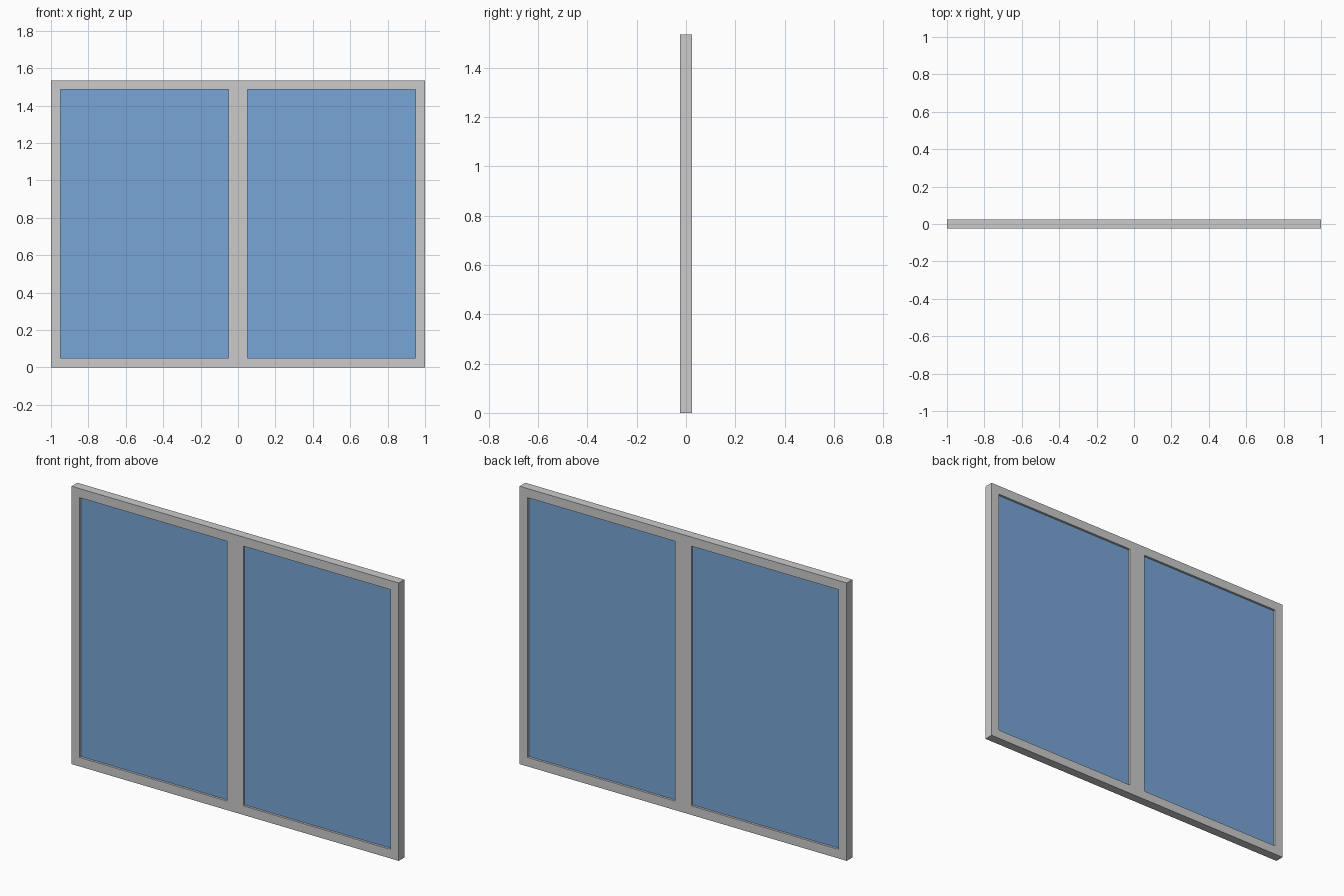
import bpy, bmesh

if "Cube" in bpy.data.objects:
    bpy.data.objects.remove(bpy.data.objects["Cube"])

HEIGHT, DEPTH, BORDER, GLASS = 1.535, 0.05, 0.05, 0.025
XS = [-1, -1 + BORDER, -BORDER, BORDER, 1 - BORDER, 1]
ZS = [0, BORDER, HEIGHT - BORDER, HEIGHT]
OPENINGS = {(1, 1), (3, 1)}


def panel(name, cells, thickness):
    """Fill the chosen grid cells and thicken them evenly about y = 0."""
    bm = bmesh.new()
    verts = {}

    def corner(i, k):
        if (i, k) not in verts:
            verts[i, k] = bm.verts.new((XS[i], -thickness / 2, ZS[k]))
        return verts[i, k]

    faces = [bm.faces.new([corner(i, k), corner(i + 1, k),
                           corner(i + 1, k + 1), corner(i, k + 1)])
             for i, k in cells]
    # Extrude to the back, keeping the front faces so the part is closed
    result = bmesh.ops.extrude_face_region(bm, geom=faces, use_keep_orig=True)
    moved = [v for v in result["geom"] if isinstance(v, bmesh.types.BMVert)]
    bmesh.ops.translate(bm, verts=moved, vec=(0, thickness, 0))
    bmesh.ops.recalc_face_normals(bm, faces=bm.faces)
    mesh = bpy.data.meshes.new(name)
    bm.to_mesh(mesh)
    bm.free()
    obj = bpy.data.objects.new(name, mesh)
    bpy.context.collection.objects.link(obj)
    return obj


# Outer frame with central mullion
all_cells = [(i, k) for i in range(5) for k in range(3)]
panel("window_frame", [c for c in all_cells if c not in OPENINGS], DEPTH)

# Two recessed glass panes
blue = bpy.data.materials.new("blue_glass")
blue.diffuse_color = (0.19, 0.38, 0.68, 1)
blue.use_nodes = True
blue.node_tree.nodes["Principled BSDF"].inputs["Base Color"].default_value = blue.diffuse_color
for name, cell in (("left_pane", (1, 1)), ("right_pane", (3, 1))):
    panel(name, [cell], GLASS).data.materials.append(blue)
